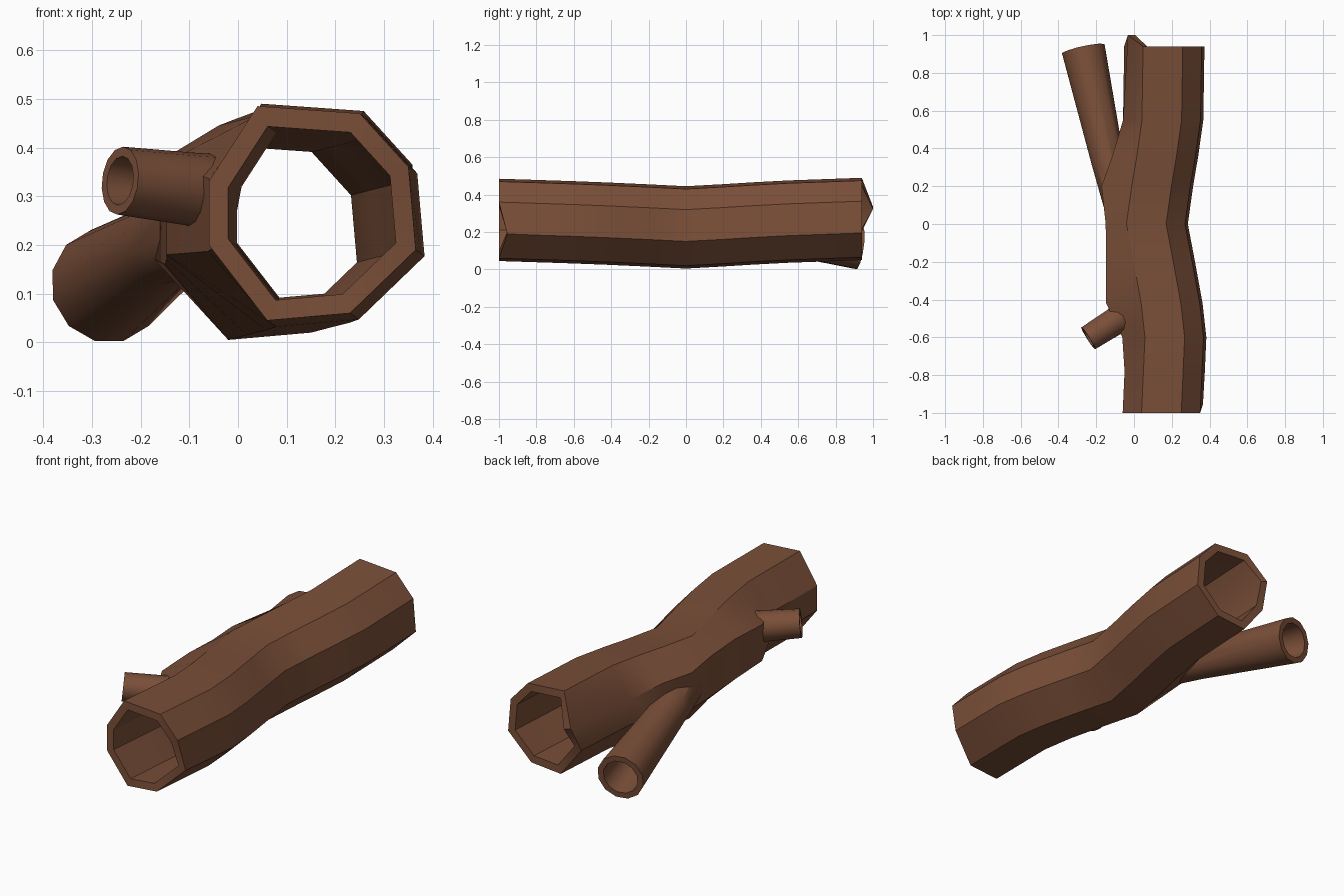
import bpy, bmesh, math
from mathutils import Vector

if "Cube" in bpy.data.objects:
    bpy.data.objects.remove(bpy.data.objects["Cube"])

bark = bpy.data.materials.new("bark brown")
bark.diffuse_color = (0.195, 0.078, 0.040, 1)
bark.use_nodes = True
bark.node_tree.nodes["Principled BSDF"].inputs["Base Color"].default_value = bark.diffuse_color

# octagonal trunk section (x, z) around the centre line
SECTION = [(-.21, .065), (-.11, .22), (.10, .205), (.20, .095),
           (.215, -.075), (.08, -.205), (-.09, -.22), (-.21, -.065)]
# stations: y, centre x, centre z, left bulge, lift of the left ridge
PATH = [(-1, .15, .265, 0, 0), (-.78, .16, .258, 0, 0), (-.60, .168, .252, .02, .02),
        (-.42, .148, .245, .085, .06), (-.2, .108, .235, .045, .08),
        (0, .07, .225, .01, .08), (.2, .098, .236, .06, .06),
        (.36, .125, .246, .03, .04), (.55, .152, .256, 0, 0), (.94, .158, .27, 0, 0)]


def shade(ob):
    bpy.ops.object.select_all(action='DESELECT')
    bpy.context.view_layer.objects.active = ob
    ob.select_set(True)
    bpy.ops.object.shade_smooth_by_angle(angle=math.radians(31))


def finish(name, bm, smooth=True):
    bmesh.ops.recalc_face_normals(bm, faces=bm.faces[:])
    me = bpy.data.meshes.new(name)
    bm.to_mesh(me)
    bm.free()
    me.materials.append(bark)
    ob = bpy.data.objects.new(name, me)
    bpy.context.collection.objects.link(ob)
    if smooth:
        shade(ob)
    return ob


def bridge(bm, rings):
    for a, b in zip(rings, rings[1:]):
        n = len(a)
        for i in range(n):
            bm.faces.new((a[i], a[(i + 1) % n], b[(i + 1) % n], b[i]))


def trunk_rings(bm, scale, bulging):
    rings = []
    for k, (y, cx, cz, bulge, lift) in enumerate(PATH):
        ring = []
        for i, (x, z) in enumerate(SECTION):
            px, py, pz = cx + x * scale, y, cz + z * scale
            if bulging and i in (0, 7):
                px -= bulge
                if i == 0:
                    pz += lift
            if k == 0 and i == 4:               # chipped front rim
                py += .045
            if k == len(PATH) - 1 and i == 0:   # splinter on the back rim
                py += .06
                px += .02
            ring.append(bm.verts.new((px, py, pz)))
        rings.append(ring)
    return rings


# hollow trunk: outer and inner skin joined at both rims
bm = bmesh.new()
outer = trunk_rings(bm, 1, True)
inner = trunk_rings(bm, .81, False)
bridge(bm, outer + inner[::-1] + [outer[0]])
finish("hollow_trunk", bm)

# solid filling the trunk, trims the branch roots
bm = bmesh.new()
core = trunk_rings(bm, .96, True)
bridge(bm, core)
bm.faces.new(core[0])
bm.faces.new(core[-1])
cutter = finish("trunk_core_cutter", bm, False)
cutter.hide_render = True


def branch(name, stations, sides, wall, depth):
    """Tapering branch through (point, radius) stations with a hollow tip."""
    pts = [Vector(p) for p, r in stations]
    axis = (pts[-1] - pts[-2]).normalized()
    rad = [r for p, r in stations]
    pts += [pts[-1], pts[-1] - axis * depth]
    rad += [rad[-1] * wall, rad[-1] * wall * .85]
    q = axis.to_track_quat('Z', 'Y')
    bm = bmesh.new()
    rings = []
    for p, r in zip(pts, rad):
        rings.append([bm.verts.new(p + q @ Vector((
            r * math.cos(2 * math.pi * (i + .5) / sides),
            r * math.sin(2 * math.pi * (i + .5) / sides), 0)))
            for i in range(sides)])
    bridge(bm, rings)
    bm.faces.new(rings[0])
    bm.faces.new(rings[-1])
    ob = finish(name, bm, False)
    m = ob.modifiers.new("trim", 'BOOLEAN')
    m.operation = 'DIFFERENCE'
    m.solver = 'EXACT'
    m.object = cutter
    bpy.context.view_layer.objects.active = ob
    bpy.ops.object.modifier_apply(modifier=m.name)
    shade(ob)


# long forked branch and short stub
branch("long_branch", [((-.03, .02, .255), .11), ((-.138, .33, .205), .09),
                       ((-.268, .925, .117), .119)], 12, .75, .3)
branch("branch_stub", [((-.02, -.46, .30), .085), ((-.10, -.515, .315), .075),
                       ((-.242, -.605, .332), .07)], 14, .72, .1)

bpy.data.objects.remove(cutter)
